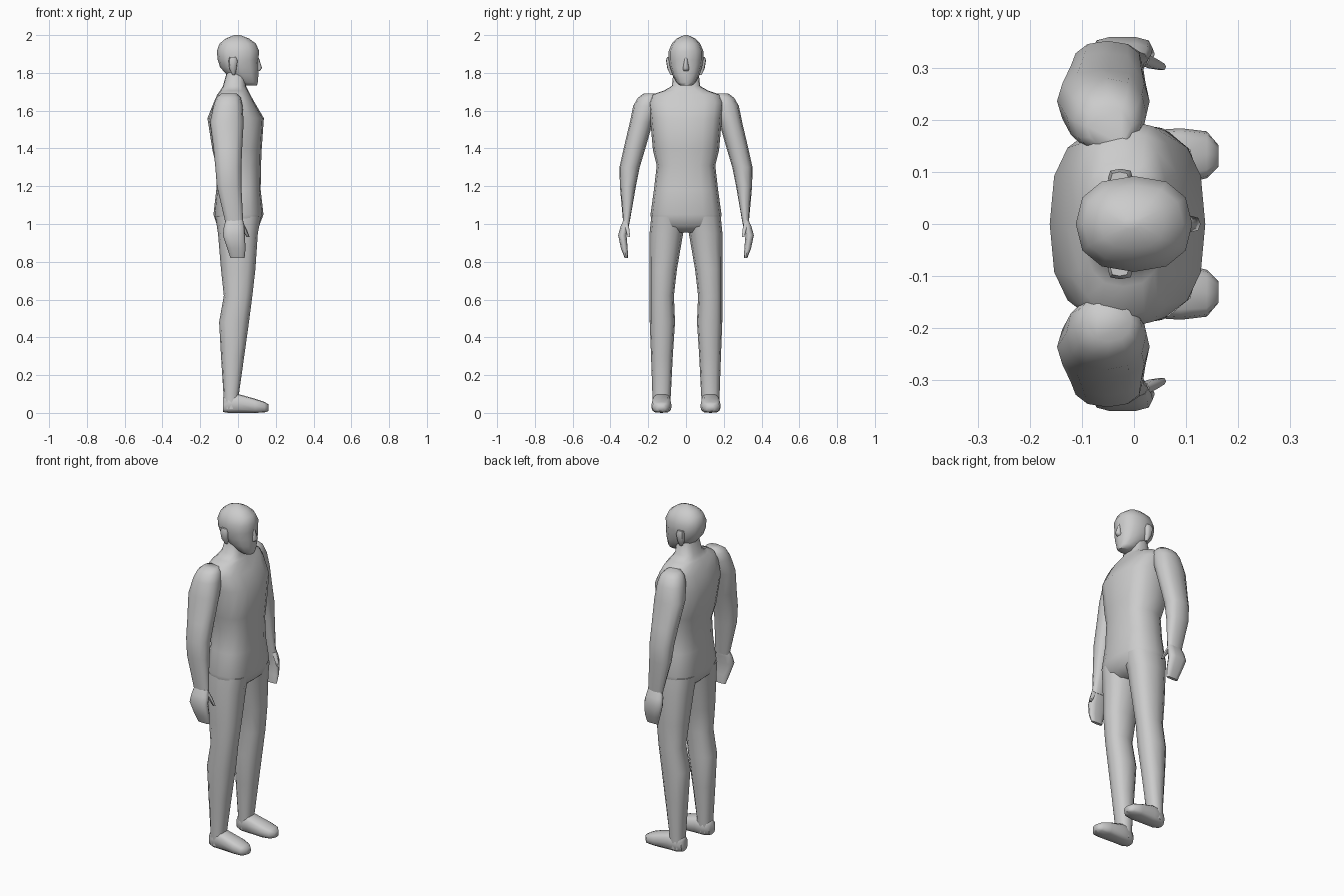
import bpy, math

skin = bpy.data.materials.new("plain_grey")
skin.diffuse_color = (0.6, 0.6, 0.6, 1)


def loft(name, rings, sides=12, power=0.85, along_x=False, mirror=False):
    """Skin rounded sections (position, a0, a1, b0, b1) stacked on z, or on x."""
    verts, faces = [], []
    for p, a0, a1, b0, b1 in rings:
        for i in range(sides):
            t = 2 * math.pi * i / sides
            c, s = math.cos(t), math.sin(t)
            a = (a0 + a1) / 2 + (a1 - a0) / 2 * math.copysign(abs(c) ** power, c)
            b = (b0 + b1) / 2 + (b1 - b0) / 2 * math.copysign(abs(s) ** power, s)
            verts.append((p, b, a) if along_x else (a, b, p))
    for r in range(len(rings) - 1):
        for i in range(sides):
            j = (i + 1) % sides
            k, m = r * sides, (r + 1) * sides
            faces.append((k + i, k + j, m + j, m + i))
    faces.append(tuple(reversed(range(sides))))
    faces.append(tuple(range(len(verts) - sides, len(verts))))
    mesh = bpy.data.meshes.new(name)
    mesh.from_pydata(verts, [], faces)
    mesh.materials.append(skin)
    ob = bpy.data.objects.new(name, mesh)
    bpy.context.collection.objects.link(ob)
    # consistent outward normals, then smooth shading
    bpy.ops.object.select_all(action='DESELECT')
    ob.select_set(True)
    bpy.context.view_layer.objects.active = ob
    bpy.ops.object.mode_set(mode='EDIT')
    bpy.ops.mesh.select_all(action='SELECT')
    bpy.ops.mesh.normals_make_consistent(inside=False)
    bpy.ops.object.mode_set(mode='OBJECT')
    bpy.ops.object.shade_smooth_by_angle(angle=math.radians(60))
    if mirror:
        mod = ob.modifiers.new("other_side", 'MIRROR')
        mod.use_axis = (False, True, False)
        mod.use_mirror_merge = False
    return ob


def centred(rows):
    return [(z, x0, x1, -w, w) for z, x0, x1, w in rows]


# torso and neck
loft("torso", centred([
    (0.955, -0.07, 0.07, 0.12), (0.99, -0.11, 0.112, 0.18), (1.05, -0.13, 0.135, 0.188),
    (1.18, -0.115, 0.12, 0.17), (1.31, -0.115, 0.122, 0.155), (1.39, -0.135, 0.125, 0.175),
    (1.56, -0.162, 0.137, 0.19), (1.64, -0.13, 0.09, 0.20), (1.685, -0.11, 0.065, 0.18),
    (1.705, -0.095, 0.055, 0.12), (1.73, -0.08, 0.042, 0.075), (1.82, -0.055, 0.04, 0.065)]),
    sides=16, power=0.75)

# head, nose and ears
loft("head", centred([
    (1.732, 0.03, 0.10, 0.03), (1.75, 0.0, 0.105, 0.05), (1.79, -0.06, 0.108, 0.072),
    (1.83, -0.095, 0.11, 0.085), (1.87, -0.108, 0.108, 0.092), (1.915, -0.112, 0.112, 0.092),
    (1.955, -0.098, 0.095, 0.075), (1.982, -0.065, 0.058, 0.048), (2.0, -0.02, 0.012, 0.01)]))
loft("nose", centred([(1.81, 0.09, 0.115, 0.014), (1.825, 0.09, 0.128, 0.016),
                      (1.88, 0.09, 0.11, 0.007)]), sides=8)
loft("ear", [(1.79, -0.03, -0.015, 0.07, 0.083), (1.82, -0.045, -0.008, 0.07, 0.098),
             (1.865, -0.05, -0.002, 0.07, 0.106), (1.885, -0.045, -0.01, 0.07, 0.1)],
     sides=8, power=0.6, mirror=True)

# arms, hands and thumbs
loft("arm", [
    (1.69, -0.09, -0.005, 0.15, 0.225), (1.668, -0.115, 0.015, 0.14, 0.255),
    (1.625, -0.13, 0.024, 0.14, 0.28), (1.54, -0.148, 0.03, 0.175, 0.297),
    (1.40, -0.13, 0.022, 0.215, 0.33), (1.30, -0.12, 0.018, 0.245, 0.352),
    (1.20, -0.112, 0.018, 0.265, 0.35), (1.0, -0.065, 0.028, 0.30, 0.332)], mirror=True)
loft("hand", [
    (1.02, -0.065, 0.027, 0.302, 0.332), (0.985, -0.075, 0.033, 0.302, 0.348),
    (0.94, -0.08, 0.036, 0.314, 0.36), (0.87, -0.057, 0.04, 0.308, 0.345),
    (0.82, -0.04, 0.035, 0.307, 0.325)], sides=10, power=0.7, mirror=True)
loft("thumb", [
    (1.005, 0.005, 0.03, 0.305, 0.328), (0.97, 0.022, 0.047, 0.298, 0.32),
    (0.93, 0.046, 0.062, 0.295, 0.309)], sides=6, mirror=True)

# legs and feet
loft("leg", [
    (1.04, -0.12, 0.122, 0.0, 0.184), (0.95, -0.106, 0.105, 0.015, 0.193),
    (0.76, -0.09, 0.092, 0.048, 0.193), (0.62, -0.075, 0.076, 0.064, 0.192),
    (0.48, -0.10, 0.058, 0.058, 0.192), (0.30, -0.09, 0.033, 0.07, 0.185),
    (0.10, -0.077, 0.005, 0.08, 0.178), (0.02, -0.078, 0.01, 0.085, 0.175)], mirror=True)
loft("foot", [
    (-0.08, 0.005, 0.08, 0.10, 0.16), (-0.05, 0.0, 0.10, 0.083, 0.176),
    (0.0, 0.0, 0.10, 0.08, 0.178), (0.09, 0.0, 0.075, 0.076, 0.184),
    (0.14, 0.002, 0.058, 0.088, 0.178), (0.162, 0.01, 0.045, 0.11, 0.152)],
    power=0.65, along_x=True, mirror=True)
